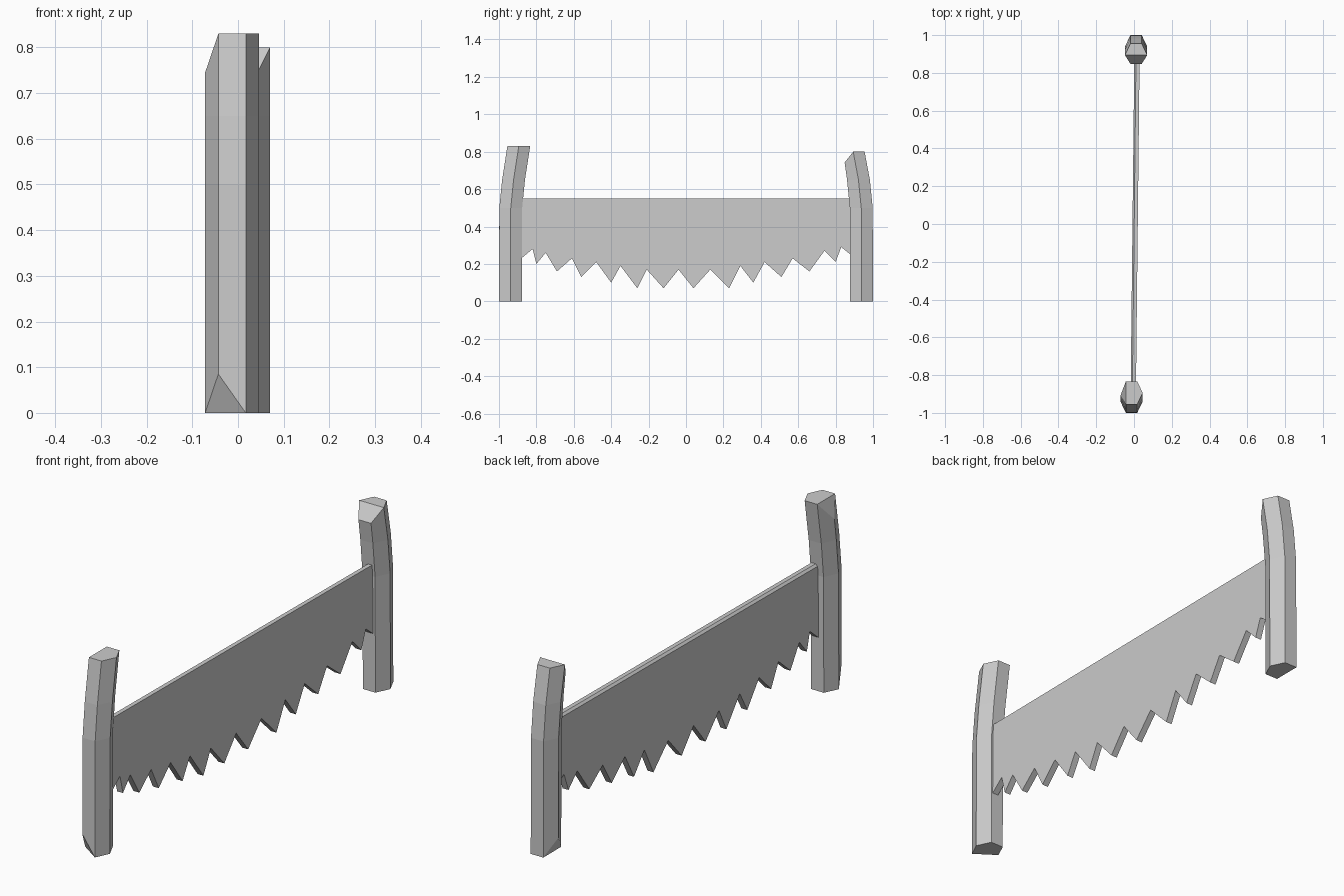
import bpy
import bmesh

default = bpy.data.objects.get("Cube")
if default:
    bpy.data.objects.remove(default)

grey = bpy.data.materials.new("plain grey")
grey.use_nodes = True
tone = (0.6, 0.6, 0.6, 1)
grey.diffuse_color = tone
grey.node_tree.nodes["Principled BSDF"].inputs["Base Color"].default_value = tone


def finish(bm, name):
    bmesh.ops.recalc_face_normals(bm, faces=bm.faces)
    mesh = bpy.data.meshes.new(name)
    bm.to_mesh(mesh)
    bm.free()
    mesh.materials.append(grey)
    obj = bpy.data.objects.new(name, mesh)
    bpy.context.collection.objects.link(obj)
    return obj


# Hexagon section: outer pair, side, inner pair, side (outward is +1)
HEXAGON = [(0.03, 1), (-0.03, 1), (-0.059, 0), (-0.03, -1), (0.03, -1), (0.059, 0)]


def handle(name, x, side, top, low_top, high_bottom, cap_split):
    """Hexagonal grip leaning inwards, with chipped corners at both ends."""
    bm = bmesh.new()
    rings = []
    for level, lean in ((0, 0), (0.5, 0.002), (0.65, 0.017), (top, 0.045)):
        ring = []
        for i, (dx, out) in enumerate(HEXAGON):
            z, shift = level, lean
            if level == top and i in low_top:
                z, shift = low_top[i], 0.03
            if level == 0:
                z = high_bottom.get(i, 0)
            ring.append(bm.verts.new((x + dx, side * (0.939 + 0.061 * out - shift), z)))
        rings.append(ring)
    for low, high in zip(rings, rings[1:]):
        for i in range(6):
            j = (i + 1) % 6
            bm.faces.new((low[i], low[j], high[j], high[i]))
    # End caps: the chipped corners become their own flat faces
    for part in cap_split:
        bm.faces.new([rings[-1][i] for i in part])
    chip = next(iter(high_bottom))
    before, after = (chip - 1) % 6, (chip + 1) % 6
    bm.faces.new([rings[0][i] for i in (before, chip, after)])
    bm.faces.new([rings[0][i] for i in range(6) if i != chip])
    return finish(bm, name)


handle("front_handle", -0.013, -1, 0.83, {2: 0.745}, {1: 0.085},
       [(1, 2, 3), (0, 1, 3, 4, 5)])
handle("back_handle", 0.011, 1, 0.80, {3: 0.742, 4: 0.742}, {2: 0.07},
       [(0, 1, 2, 5), (2, 3, 4, 5)])

# Toothed lower edge of the blade, front to back
TEETH = [(-.9, .22), (-.88, .23), (-.82, .28), (-.80, .20), (-.75, .26), (-.69, .16),
         (-.61, .23), (-.56, .13), (-.48, .21), (-.40, .10), (-.35, .19),
         (-.26, .07), (-.21, .17), (-.12, .07), (-.04, .17), (.04, .07),
         (.13, .17), (.23, .07), (.29, .19), (.36, .10), (.42, .21),
         (.51, .13), (.57, .23), (.66, .16), (.74, .27), (.80, .21),
         (.83, .29), (.88, .25), (.9, .24)]


def blade():
    """Thin plate set at a slight angle between the handles."""
    bm = bmesh.new()
    outline = TEETH + [(0.9, 0.55), (-0.9, 0.55)]
    sides = [[bm.verts.new((0.006 + 0.011 * y + dx, y, z)) for y, z in outline]
             for dx in (-0.014, 0.014)]
    for ring in sides:
        bm.faces.new(ring)
    count = len(outline)
    for i in range(count):
        j = (i + 1) % count
        bm.faces.new((sides[0][i], sides[0][j], sides[1][j], sides[1][i]))
    # Narrow chamfer along the top of one side
    edge = bm.edges.get((sides[0][-1], sides[0][-2]))
    bmesh.ops.bevel(bm, geom=[edge], offset=0.009, segments=1, affect='EDGES')
    return finish(bm, "saw_blade")


blade()
